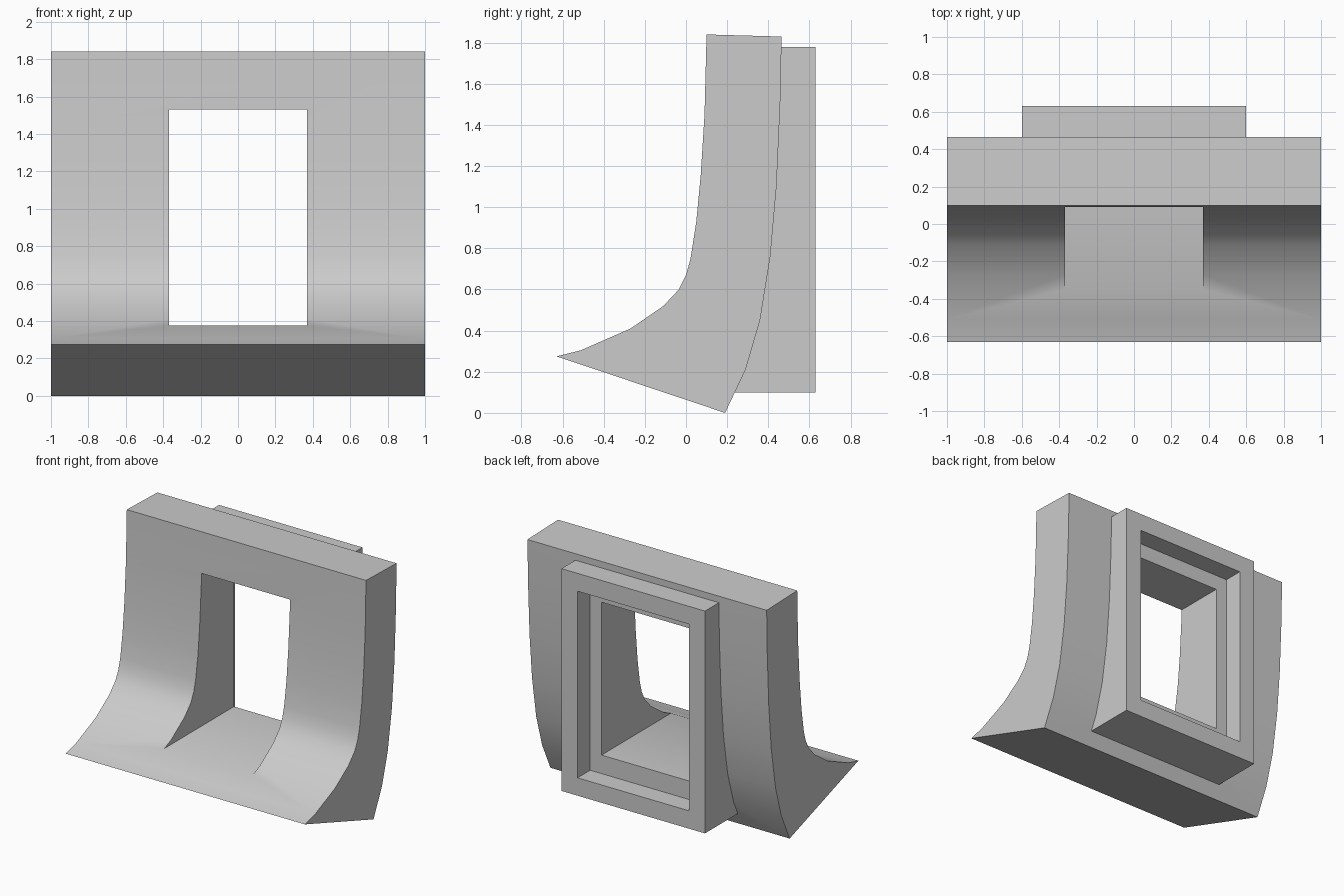
import bpy
import bmesh

cube = bpy.data.objects.get("Cube")
if cube:
    bpy.data.objects.remove(cube, do_unlink=True)

# One plain grey for the whole model
grey = bpy.data.materials.new("plain_grey")
grey.use_nodes = True
grey.diffuse_color = (0.6, 0.6, 0.6, 1)
grey.node_tree.nodes["Principled BSDF"].inputs["Base Color"].default_value = (0.6, 0.6, 0.6, 1)


def extrude_profile(name, profile, half_width):
    """Sweep a (y, z) outline along x, symmetric about x = 0."""
    bm = bmesh.new()
    face = bm.faces.new([bm.verts.new((-half_width, y, z)) for y, z in profile])
    swept = bmesh.ops.extrude_face_region(bm, geom=[face])["geom"]
    verts = [v for v in swept if isinstance(v, bmesh.types.BMVert)]
    bmesh.ops.translate(bm, verts=verts, vec=(2 * half_width, 0, 0))
    bmesh.ops.recalc_face_normals(bm, faces=bm.faces)
    mesh = bpy.data.meshes.new(name)
    bm.to_mesh(mesh)
    bm.free()
    mesh.materials.append(grey)
    obj = bpy.data.objects.new(name, mesh)
    bpy.context.collection.objects.link(obj)
    return obj


def block(name, half_width, y0, y1, z0, z1):
    return extrude_profile(name, [(y0, z0), (y1, z0), (y1, z1), (y0, z1)], half_width)


def combine(target, other, operation):
    mod = target.modifiers.new(operation, "BOOLEAN")
    mod.operation = operation
    mod.solver = "EXACT"
    mod.object = other
    bpy.context.view_layer.objects.active = target
    bpy.ops.object.modifier_apply(modifier=mod.name)
    bpy.data.objects.remove(other, do_unlink=True)


# Curved wall: back edge going up, then front edge coming down to the lip
back_edge = [(0.19, 0), (0.29, 0.21), (0.36, 0.45), (0.41, 0.76),
             (0.44, 1.1), (0.458, 1.5), (0.465, 1.83)]
front_edge = [(0.1, 1.84), (0.09, 1.45), (0.072, 1.16), (0.05, 0.93), (0.022, 0.75),
              (0, 0.67), (-0.035, 0.6), (-0.11, 0.52), (-0.27, 0.41),
              (-0.51, 0.305), (-0.63, 0.275)]
wall = extrude_profile("curved_wall", back_edge + front_edge, 1)

# Rear frame, its stepped recess and the window through everything
combine(wall, block("rear_frame", 0.6, 0.2, 0.63, 0.1, 1.78), "UNION")
combine(wall, block("recess_cutter", 0.465, 0.48, 0.8, 0.235, 1.645), "DIFFERENCE")
combine(wall, block("window_cutter", 0.37, -0.8, 0.8, 0.375, 1.53), "DIFFERENCE")

# Smooth curves with crisp edges
bpy.ops.object.select_all(action="DESELECT")
wall.select_set(True)
bpy.context.view_layer.objects.active = wall
bpy.ops.object.shade_smooth_by_angle(angle=0.52)
